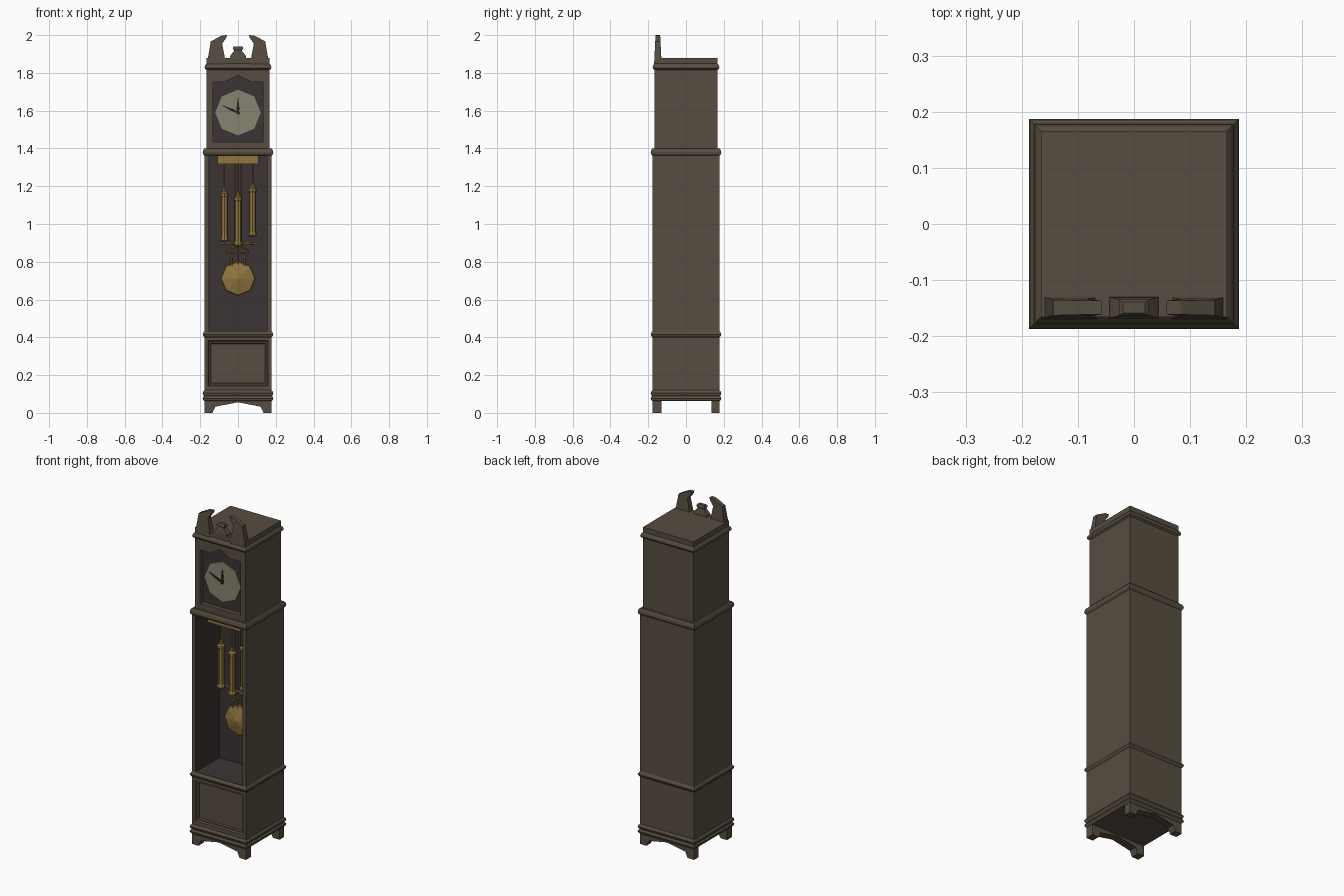
import bpy, bmesh, math

if "Cube" in bpy.data.objects:
    bpy.data.objects.remove(bpy.data.objects["Cube"])


def material(name, rgb):
    m = bpy.data.materials.new(name)
    m.diffuse_color = (*rgb, 1)
    m.use_nodes = True
    m.node_tree.nodes["Principled BSDF"].inputs["Base Color"].default_value = m.diffuse_color
    return m


WOOD = material("wood", (0.095, 0.075, 0.053))
DARK = material("dark_lining", (0.045, 0.034, 0.034))
BRASS = material("brass", (0.28, 0.18, 0.05))
CREAM = material("dial_cream", (0.24, 0.23, 0.16))
BLACK = material("hand_black", (0.02, 0.018, 0.016))


def loft(name, rings, mat=WOOD, lining_from=None):
    """Skin equal-length rings of points, cap both ends; later strips may be dark."""
    bm = bmesh.new()
    vs = [[bm.verts.new(p) for p in r] for r in rings]
    n = len(rings[0])
    for k in range(len(vs) - 1):
        for i in range(n):
            j = (i + 1) % n
            f = bm.faces.new((vs[k][i], vs[k][j], vs[k + 1][j], vs[k + 1][i]))
            f.material_index = int(lining_from is not None and k >= lining_from)
    bm.faces.new(vs[0])
    bm.faces.new(vs[-1]).material_index = int(lining_from is not None)
    bmesh.ops.recalc_face_normals(bm, faces=bm.faces)
    me = bpy.data.meshes.new(name)
    bm.to_mesh(me)
    bm.free()
    me.materials.append(mat)
    if lining_from is not None:
        me.materials.append(DARK)
    ob = bpy.data.objects.new(name, me)
    bpy.context.collection.objects.link(ob)
    return ob


def at_y(outline, y):
    return [(x, y, z) for x, z in outline]


def rect(h, z0, z1):
    return [(-h, z0), (h, z0), (h, z1), (-h, z1)]


def prism(name, outline, y0, y1, mat=WOOD):
    return loft(name, [at_y(outline, y0), at_y(outline, y1)], mat)


def moulding(name, profile):
    return loft(name, [[(-h, -h, z), (h, -h, z), (h, h, z), (-h, h, z)] for h, z in profile])


def turned(name, x, y, profile, mat=BRASS, n=8):
    ang = [2 * math.pi * i / n for i in range(n)]
    return loft(name, [[(x + r * math.cos(a), y + r * math.sin(a), z) for a in ang]
                       for r, z in profile], mat)


def disc(name, z, profile, mat, n=8):
    ang = [math.pi / 2 + 2 * math.pi * i / n for i in range(n)]
    return loft(name, [[(r * math.cos(a), y, z + r * math.sin(a)) for a in ang]
                       for r, y in profile], mat)


def tube(name, pts, y, r, mat=BRASS):
    cu = bpy.data.curves.new(name, 'CURVE')
    cu.dimensions = '3D'
    cu.bevel_depth = r
    cu.bevel_resolution = 0
    cu.use_fill_caps = True
    sp = cu.splines.new('POLY')
    sp.points.add(len(pts) - 1)
    for p, (x, z) in zip(sp.points, pts):
        p.co = (x, y, z, 1)
    cu.materials.append(mat)
    bpy.context.collection.objects.link(bpy.data.objects.new(name, cu))


B = 0.178   # half width of base and waist
H = 0.166   # half width of hood

# Feet with arched aprons, front and back
half = [(0.178, 0.07), (0.178, 0), (0.135, 0), (0.12, 0.033)]
apron = half + [(0, 0.056)] + [(-x, z) for x, z in reversed(half)]
prism("front_feet", apron, -B, -0.13)
prism("back_feet", apron, 0.135, B)

# Horizontal mouldings
moulding("plinth_moulding", [(B, 0.062), (0.184, 0.068), (0.187, 0.077), (0.184, 0.085),
                             (0.18, 0.09), (0.184, 0.096), (0.187, 0.105), (0.184, 0.112), (B, 0.12)])
moulding("base_moulding", [(B, 0.4), (0.184, 0.407), (0.187, 0.415), (0.184, 0.423), (B, 0.432)])
moulding("waist_moulding", [(B, 1.362), (0.184, 1.368), (0.187, 1.378), (0.184, 1.392), (0.178, 1.4), (H, 1.4)])
moulding("hood_moulding", [(H, 1.815), (0.175, 1.823), (0.177, 1.832), (0.173, 1.842), (H, 1.85)])

# Base cabinet with sunk front panel
loft("base_cabinet", [at_y(rect(B, 0.11, 0.41), B), at_y(rect(B, 0.11, 0.41), -B),
                      at_y(rect(0.158, 0.142, 0.383), -B), at_y(rect(0.154, 0.147, 0.378), -0.168),
                      at_y(rect(0.146, 0.155, 0.37), -0.168), at_y(rect(0.142, 0.159, 0.366), -0.16)])

# Waist with deep open case
outer, inner = rect(B, 0.42, 1.37), rect(0.153, 0.434, 1.36)
loft("waist_case", [at_y(outer, B), at_y(outer, -B), at_y(inner, -B), at_y(inner, 0.045)], lining_from=2)

# Hood with arched window
out = [(-H, 1.39), (H, 1.39), (H, 1.88), (0.07, 1.88), (0, 1.88), (-0.07, 1.88), (-H, 1.88)]
win = [(-0.132, 1.435), (0.132, 1.435), (0.132, 1.752), (0.07, 1.752), (0, 1.788), (-0.07, 1.752), (-0.132, 1.752)]
hood = loft("hood", [at_y(out, H), at_y(out, -H), at_y(win, -H), at_y(win, -0.14)], lining_from=2)
for f in hood.data.polygons:          # window reveal stays wood, only the backing is dark
    if len(f.vertices) == 4:
        f.material_index = 0

# Dial and hands
disc("dial", 1.59, [(0.121, -0.138), (0.121, -0.146)], CREAM)


def hand(name, angle, length, width, y):
    c, s = math.cos(angle), math.sin(angle)
    shape = [(-0.012, -0.4), (0.3 * length, -1), (length, -0.15), (length, 0.15), (0.3 * length, 1), (-0.012, 0.4)]
    prism(name, [(u * c - v * width * s, 1.59 + u * s + v * width * c) for u, v in shape], y, y - 0.003, BLACK)


hand("hour_hand", math.pi / 2, 0.075, 0.008, -0.146)
hand("minute_hand", math.radians(156), 0.092, 0.007, -0.149)
disc("hand_hub", 1.59, [(0.009, -0.144), (0.009, -0.154)], BLACK)

# Broken pediment scrolls, thinner toward the top
scroll = [(0.165, 1.845), (0.144, 1.967), (0.085, 1.998), (0.058, 2.0), (0.062, 1.985),
          (0.084, 1.955), (0.07, 1.882), (0.066, 1.845)]
for s, side in ((-1, "left"), (1, "right")):
    rings = [[(s * x, -0.149 + d * (0.02 - 0.05 * max(0, z - 1.845)), z) for x, z in scroll] for d in (-1, 1)]
    loft(side + "_pediment_scroll", rings)

# Central finial block
finial = [(0.044, 0.019, 1.875), (0.042, 0.018, 1.889), (0.022, 0.013, 1.915), (0.02, 0.012, 1.922),
          (0.027, 0.014, 1.925), (0.027, 0.014, 1.935), (0.02, 0.01, 1.941)]
loft("finial", [[(-a, -0.149 - b, z), (a, -0.149 - b, z), (a, -0.149 + b, z), (-a, -0.149 + b, z)]
                for a, b, z in finial])

# Brass movement board
prism("movement_board", rect(0.108, 1.317, 1.362), -0.13, 0.02, BRASS)

# Three weights on cords
for name, x, z0 in (("left", -0.072, 0.905), ("centre", 0, 0.882), ("right", 0.077, 0.93)):
    z1 = z0 + 0.265
    turned(name + "_weight", x, -0.055,
           [(0.012, z0), (0.023, z0 + 0.008), (0.023, z0 + 0.02), (0.018, z0 + 0.027), (0.018, z1 - 0.027),
            (0.023, z1 - 0.02), (0.023, z1 - 0.008), (0.012, z1), (0.008, z1 + 0.022)])
    turned(name + "_weight_cord", x, -0.055, [(0.004, z1), (0.004, 1.32)], n=4)

# Pendulum: rods, crossbar, lyre and bob
for x in (-0.016, 0, 0.016):
    turned("pendulum_rod", x, 0, [(0.004, 0.78 if x == 0 else 0.87), (0.004, 1.32)], n=4)
tube("pendulum_crossbar", [(-0.1, 0.893), (-0.05, 0.9), (0, 0.885), (0.05, 0.9), (0.1, 0.893)], 0, 0.006)
for s in (-1, 1):
    tube("pendulum_lyre", [(s * x, z) for x, z in
         ((0.012, 0.885), (0.03, 0.875), (0.052, 0.865), (0.05, 0.84), (0.034, 0.82), (0.034, 0.78))], 0, 0.005)
tube("lyre_bar", [(-0.048, 0.845), (0.048, 0.845)], 0, 0.004)
disc("pendulum_bob", 0.712, [(0.06, 0.02), (0.092, 0.008), (0.088, 0), (0.003, -0.02)], BRASS)
